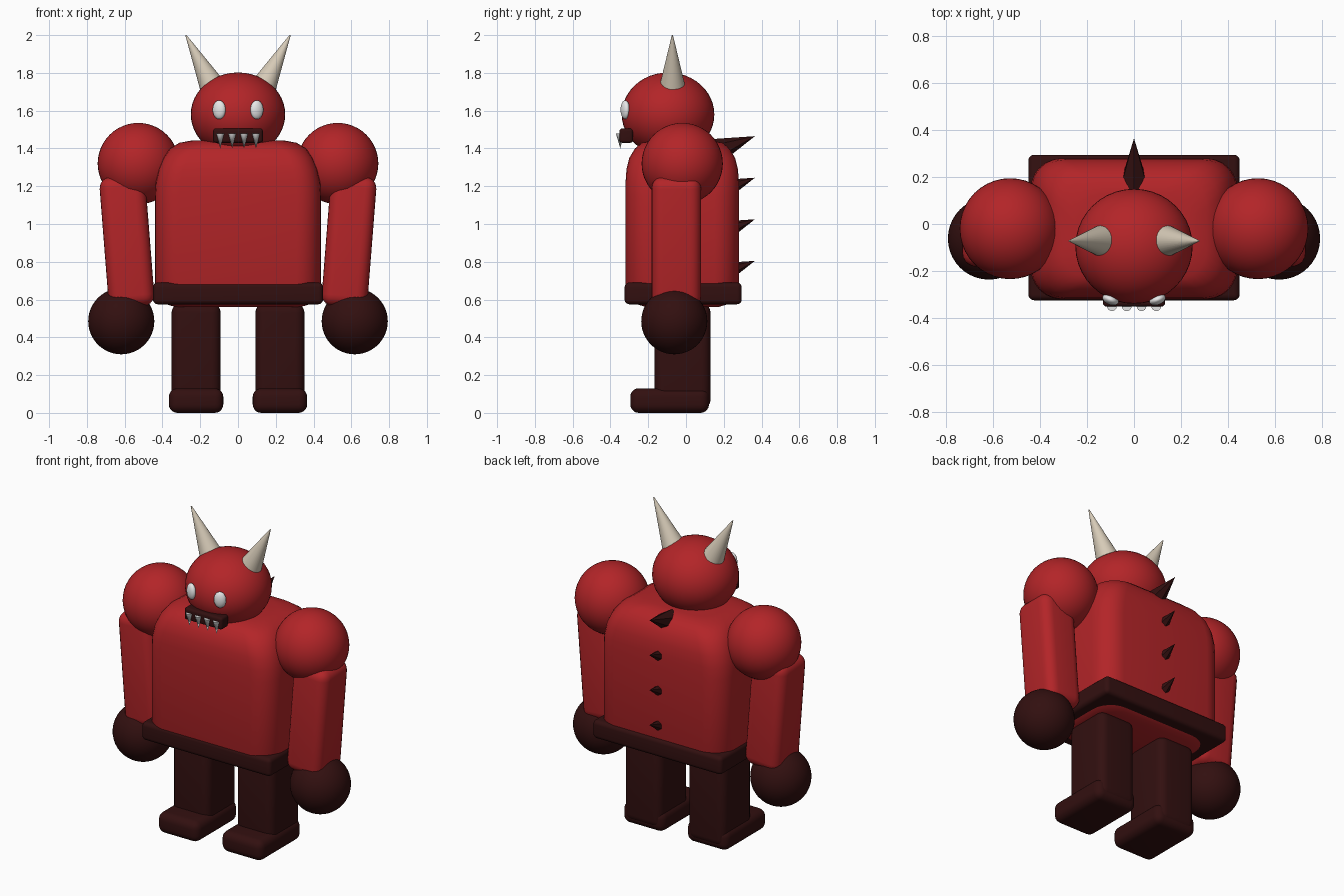
import bpy
import bmesh
import math
from mathutils import Vector

if "Cube" in bpy.data.objects:
    bpy.data.objects.remove(bpy.data.objects["Cube"])


def material(name, rgb):
    m = bpy.data.materials.new(name)
    m.use_nodes = True
    m.diffuse_color = (*rgb, 1)
    bsdf = m.node_tree.nodes["Principled BSDF"]
    bsdf.inputs["Base Color"].default_value = (*rgb, 1)
    bsdf.inputs["Roughness"].default_value = 0.6
    return m


RED = material("red", (0.45, 0.018, 0.021))
DARK = material("dark maroon", (0.032, 0.005, 0.005))
BONE = material("bone", (0.68, 0.6, 0.48))
WHITE = material("white", (0.8, 0.8, 0.8))


def finish(name, mat, smooth=True):
    ob = bpy.context.object
    ob.name = name
    ob.data.materials.append(mat)
    if smooth:
        bpy.ops.object.shade_smooth_by_angle(angle=math.radians(40))
    return ob


def ball(name, mat, loc, radii, turn=0):
    bpy.ops.mesh.primitive_uv_sphere_add(segments=40, ring_count=24, location=loc,
                                         rotation=(0, 0, turn))
    bpy.context.object.scale = radii
    return finish(name, mat)


def rounded_box(name, mat, low, high, bevel, tilt=0):
    low, high = Vector(low), Vector(high)
    bpy.ops.mesh.primitive_cube_add(size=1, location=(low + high) / 2,
                                    rotation=(0, tilt, 0))
    ob = bpy.context.object
    ob.scale = high - low
    bpy.ops.object.transform_apply(location=False, rotation=False, scale=True)
    mod = ob.modifiers.new("rounding", "BEVEL")
    mod.width, mod.segments = bevel, 5
    bpy.ops.object.modifier_apply(modifier=mod.name)
    return finish(name, mat)


def cone(name, mat, base, tip, radius, sides=32, tip_radius=0.0, smooth=True):
    base, tip = Vector(base), Vector(tip)
    axis = tip - base
    bpy.ops.mesh.primitive_cone_add(vertices=sides, radius1=radius, radius2=tip_radius,
                                    depth=axis.length, location=(base + tip) / 2)
    bpy.context.object.rotation_euler = axis.to_track_quat("Z", "Y").to_euler()
    return finish(name, mat, smooth)


def loft(name, mat, rings, y, corner, steps=7):
    """Stack rounded rectangles given as (z, half width, half depth)."""
    bm = bmesh.new()
    loops = []
    for z, hx, hy in rings:
        loop = []
        for q in range(4):
            sx = 1 if q in (0, 3) else -1
            sy = 1 if q < 2 else -1
            for i in range(steps):
                a = math.pi / 2 * (q + i / (steps - 1))
                loop.append(bm.verts.new((sx * (hx - corner) + corner * math.cos(a),
                                          y + sy * (hy - corner) + corner * math.sin(a), z)))
        loops.append(loop)
    n = len(loops[0])
    for a, b in zip(loops, loops[1:]):
        for i in range(n):
            j = (i + 1) % n
            bm.faces.new((a[i], a[j], b[j], b[i]))
    bm.faces.new(loops[0][::-1])
    bm.faces.new(loops[-1])
    mesh = bpy.data.meshes.new(name)
    bm.to_mesh(mesh)
    bm.free()
    ob = bpy.data.objects.new(name, mesh)
    bpy.context.collection.objects.link(ob)
    bpy.ops.object.select_all(action="DESELECT")
    bpy.context.view_layer.objects.active = ob
    ob.select_set(True)
    return finish(name, mat)


# Body and belt
loft("torso", RED, [(0.56, 0.33, 0.19), (0.575, 0.38, 0.24), (0.61, 0.42, 0.28),
                    (0.68, 0.44, 0.30), (1.15, 0.44, 0.30), (1.22, 0.435, 0.30),
                    (1.29, 0.42, 0.295), (1.35, 0.395, 0.28), (1.4, 0.36, 0.25),
                    (1.43, 0.31, 0.215), (1.443, 0.24, 0.15)], y=-0.02, corner=0.13)
rounded_box("belt", DARK, (-0.45, -0.325, 0.575), (0.45, 0.295, 0.69), 0.025)

# Head and mouth
ball("head", RED, (0, -0.095, 1.58), (0.25, 0.245, 0.222))
rounded_box("mouth", DARK, (-0.132, -0.352, 1.43), (0.132, -0.28, 1.506), 0.015)
for i in range(4):
    x = -0.094 + i * 0.063
    cone(f"tooth_{i + 1}", WHITE, (x, -0.35, 1.48), (x, -0.348, 1.4), 0.021, 16)

# Paired parts
for side, s in (("left", 1), ("right", -1)):
    ball(f"{side}_eye", WHITE, (s * 0.1, -0.322, 1.605), (0.036, 0.022, 0.05),
         s * math.radians(22))
    cone(f"{side}_horn", BONE, (s * 0.143, -0.072, 1.742), (s * 0.276, -0.072, 2.0),
         0.065, tip_radius=0.003)
    ball(f"{side}_shoulder", RED, (s * 0.528, -0.02, 1.32), (0.215, 0.215, 0.215))
    arm_x = s * 0.588
    rounded_box(f"{side}_arm", RED, (arm_x - 0.122, -0.182, 0.56),
                (arm_x + 0.122, 0.08, 1.255), 0.06, s * math.radians(4.5))
    ball(f"{side}_hand", DARK, (s * 0.618, -0.062, 0.485), (0.175, 0.175, 0.175))
    leg_x = s * 0.222
    rounded_box(f"{side}_leg", DARK, (leg_x - 0.13, -0.167, 0.02),
                (leg_x + 0.13, 0.13, 0.58), 0.05)
    rounded_box(f"{side}_foot", DARK, (leg_x - 0.144, -0.295, 0),
                (leg_x + 0.144, 0.122, 0.13), 0.045)

# Row of spikes down the back
for i in range(4):
    z = 1.465 - i * 0.22
    cone(f"back_spike_{i + 1}", DARK, (0, 0.16, z - 0.079), (0, 0.365, z), 0.068, 6,
         smooth=False)
